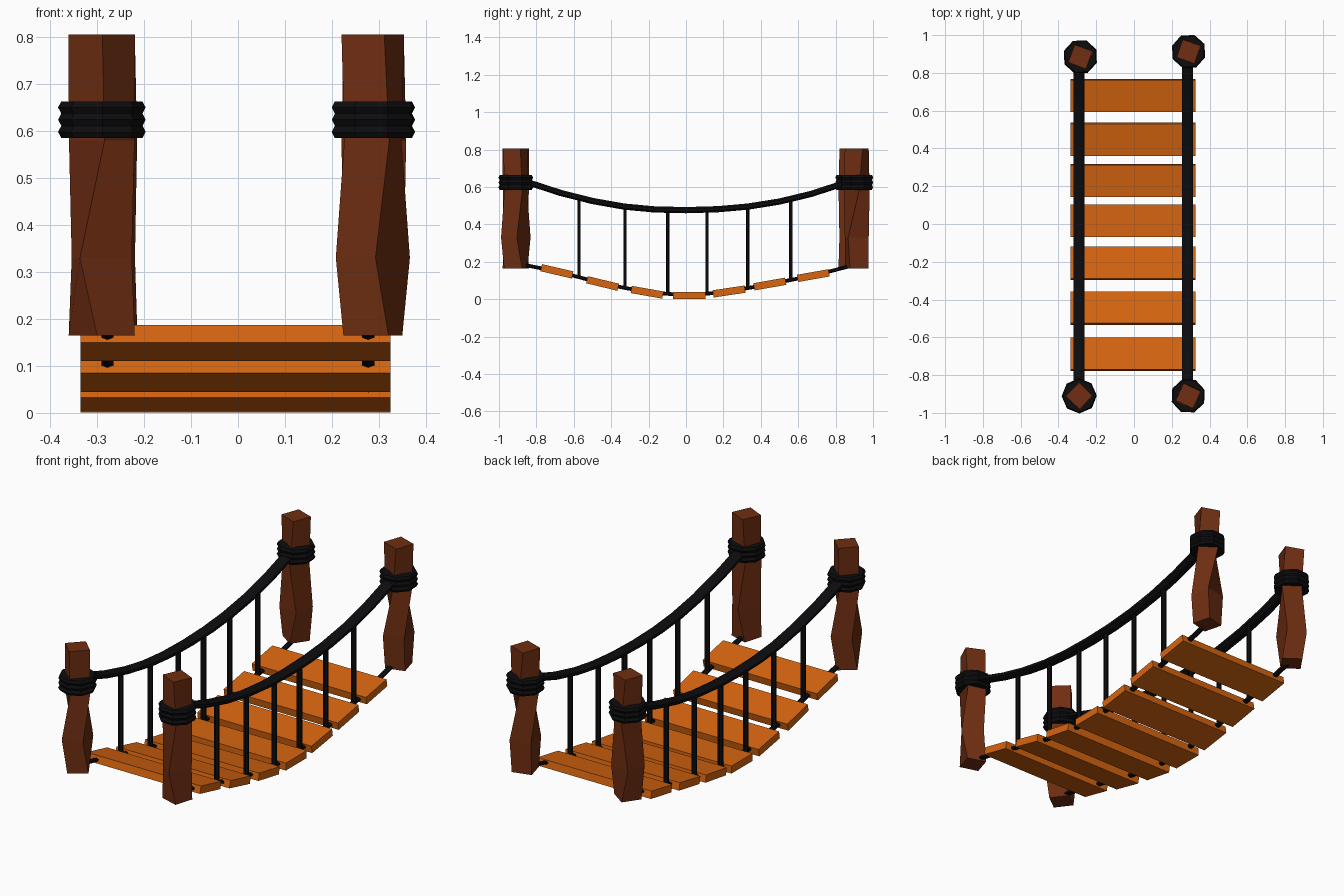
import bpy, bmesh
from math import sin, cos, radians, pi
from mathutils import Vector

if "Cube" in bpy.data.objects:
    bpy.data.objects.remove(bpy.data.objects["Cube"])


def material(name, rgb):
    m = bpy.data.materials.new(name)
    m.diffuse_color = (*rgb, 1)
    m.use_nodes = True
    m.node_tree.nodes["Principled BSDF"].inputs["Base Color"].default_value = m.diffuse_color
    return m


WOOD = material("plank wood", (0.68, 0.13, 0.005))
BARK = material("post wood", (0.16, 0.027, 0.006))
ROPE = material("dark rope", (0.004, 0.004, 0.005))


def loft(name, rings, mat):
    """Skin a list of equal-length point rings into a capped solid."""
    bm = bmesh.new()
    rows = [[bm.verts.new(p) for p in ring] for ring in rings]
    n = len(rows[0])
    for a, b in zip(rows, rows[1:]):
        for i in range(n):
            j = (i + 1) % n
            bm.faces.new((a[i], a[j], b[j], b[i]))
    bm.faces.new(rows[0][::-1])
    bm.faces.new(rows[-1])
    bmesh.ops.recalc_face_normals(bm, faces=bm.faces)
    me = bpy.data.meshes.new(name)
    bm.to_mesh(me)
    bm.free()
    me.materials.append(mat)
    ob = bpy.data.objects.new(name, me)
    bpy.context.collection.objects.link(ob)
    return ob


def polygon(cx, cy, z, r, n, deg):
    return [(cx + r * cos(radians(deg) + 2 * pi * i / n),
             cy + r * sin(radians(deg) + 2 * pi * i / n), z) for i in range(n)]


def rope(name, x, path, rx, rt, n=8):
    """Sweep an oval section along a (y, z) path in the plane at x."""
    pts = [Vector(p) for p in path]
    rings = []
    for i, p in enumerate(pts):
        t = (pts[min(i + 1, len(pts) - 1)] - pts[max(i - 1, 0)]).normalized()
        nrm = Vector((-t.y, t.x))
        ring = []
        for k in range(n):
            a = 2 * pi * (k + 0.5) / n
            q = p + nrm * (rt * sin(a))
            ring.append((x + rx * cos(a), q.x, q.y))
        rings.append(ring)
    return loft(name, rings, ROPE)


# Twisted square posts: name, centre, corner angle at each height
posts = [
    ("front_left", -0.29, -0.91, (-8, -36, 5, 1)),
    ("front_right", 0.287, -0.91, (28, 4, 30, 20)),
    ("back_left", -0.284, 0.885, (10, 35, 8, 25)),
    ("back_right", 0.289, 0.913, (-30, -36, 10, 26)),
]
heights = (0.165, 0.33, 0.58, 0.805)
radii = (0.071, 0.079, 0.07, 0.071)
for name, cx, cy, twist in posts:
    loft(name + "_post", [polygon(cx, cy, z, r, 4, a)
                          for z, r, a in zip(heights, radii, twist)], BARK)
    # Three stacked rope coils around the post
    h = 0.026
    rings = []
    for k in range(3):
        z = 0.585 + k * h
        rings += [polygon(cx, cy, z, 0.086, 8, twist[3])] if k == 0 else []
        rings += [polygon(cx, cy, z + h / 2, 0.093, 8, twist[3]),
                  polygon(cx, cy, z + h, 0.086, 8, twist[3])]
    loft(name + "_rope_wrap", rings, ROPE)

# Planks following the sag: y, z, tilt in degrees
planks = [(-0.69, 0.149, -13), (-0.446, 0.084, -13.5), (-0.208, 0.037, -10),
          (0.017, 0.02, 0), (0.23, 0.041, 8.5), (0.448, 0.081, 10),
          (0.68, 0.126, 10)]
for i, (y, z, tilt) in enumerate(planks):
    a = radians(tilt)
    u, v = Vector((0, cos(a), sin(a))), Vector((0, -sin(a), cos(a)))
    rings = [[Vector((x, y, z)) + u * (0.086 * s) + v * (0.0195 * t)
              for s, t in ((-1, -1), (1, -1), (1, 1), (-1, 1))]
             for x in (-0.335, 0.325)]
    loft(f"plank_{i + 1}", rings, WOOD)

# Hand ropes, deck ropes and hangers on each side
hand = [(-0.88, 0.635), (-0.83, 0.62), (-0.67, 0.568), (-0.5, 0.525),
        (-0.33, 0.495), (-0.17, 0.48), (0, 0.476), (0.17, 0.481),
        (0.33, 0.495), (0.5, 0.522), (0.67, 0.563), (0.82, 0.612), (0.88, 0.635)]
deck = [(-0.89, 0.188)] + [(y, z) for y, z, _ in planks] + [(0.89, 0.18)]


def height_on(path, y):
    for (y0, z0), (y1, z1) in zip(path, path[1:]):
        if y0 <= y <= y1:
            return z0 + (z1 - z0) * (y - y0) / (y1 - y0)


for side, hx, dx in (("left", -0.292, -0.278), ("right", 0.283, 0.277)):
    rope(side + "_hand_rope", hx, hand, 0.032, 0.018)
    rope(side + "_deck_rope", dx, deck, 0.015, 0.010, 6)
    for i, y in enumerate((-0.572, -0.326, -0.097, 0.112, 0.33, 0.561)):
        rope(f"{side}_hanger_{i + 1}", dx,
             [(y, height_on(deck, y)), (y, height_on(hand, y))], 0.015, 0.009, 6)
